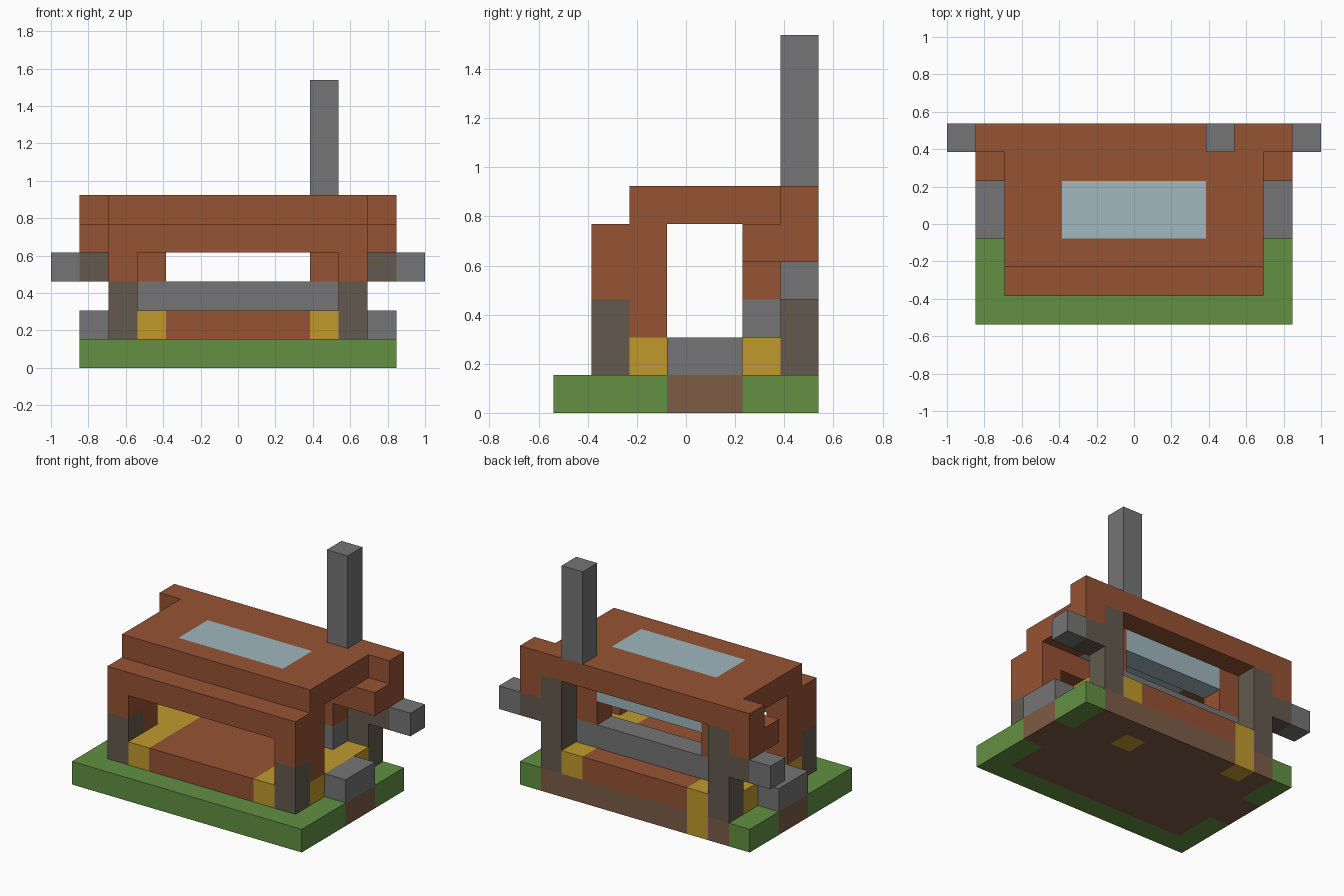
import bpy
import bmesh
from mathutils import Matrix, Vector

cube = bpy.data.objects.get("Cube")
if cube:
    bpy.data.objects.remove(cube, do_unlink=True)

UNIT = 2 / 13            # size of one building block
ORIGIN = Vector((-6.5, -3.5, 0))


def linear(c):
    c /= 255
    return c / 12.92 if c <= 0.04045 else ((c + 0.055) / 1.055) ** 2.4


def material(name, *rgb):
    m = bpy.data.materials.new(name)
    color = [linear(c) for c in rgb] + [1]
    m.use_nodes = True
    m.diffuse_color = color
    m.node_tree.nodes["Principled BSDF"].inputs["Base Color"].default_value = color
    return m


grass = material("grass_green", 98, 144, 66)
earth = material("earth_brown", 125, 92, 70)
clay = material("clay_red", 150, 83, 52)
stone = material("stone_grey", 117, 117, 117)
log = material("dark_log", 99, 90, 78)
straw = material("straw_yellow", 192, 154, 44)
glass = material("pale_glass", 159, 183, 191)


def part(name, mat, *blocks, mirror=False):
    """Build blocks given as inclusive (x, y, z) cell spans; optionally mirror in x."""
    blocks = [[(s, s) if isinstance(s, int) else s for s in b] for b in blocks]
    if mirror:
        blocks += [[(12 - x[1], 12 - x[0]), y, z] for x, y, z in blocks]
    bm = bmesh.new()
    for spans in blocks:
        size = Vector([b - a + 1 for a, b in spans])
        low = Vector([a for a, b in spans])
        center = (low + size / 2 + ORIGIN) * UNIT
        bmesh.ops.create_cube(bm, size=1, matrix=Matrix.Translation(center)
                              @ Matrix.Diagonal((*(size * UNIT), 1)))
    mesh = bpy.data.meshes.new(name)
    bm.to_mesh(mesh)
    bm.free()
    mesh.materials.append(mat)
    obj = bpy.data.objects.new(name, mesh)
    bpy.context.collection.objects.link(obj)
    return obj


# Ground layer
part("front_lawn", grass, ((1, 11), 0, 0))
part("side_lawns", grass, (1, (1, 2), 0), (1, (5, 6), 0), mirror=True)
part("foundation", earth, ((2, 10), (1, 4), 0), ((2, 7), 5, 0), ((9, 10), 5, 0),
     (2, 6, 0), ((4, 10), 6, 0))
part("doorstep_soil", earth, (1, (3, 4), 0), mirror=True)
part("buried_straw", straw, (8, 5, 0), (3, 6, 0))

# Floor
part("floor", clay, ((4, 8), (1, 6), 1))
part("floor_border", straw, (3, (1, 6), 1), (2, (2, 5), 1), mirror=True)
part("side_steps", stone, (1, (3, 4), 1), mirror=True)

# Posts and arms
part("front_posts", log, (2, 1, (1, 2)), mirror=True)
part("back_posts", log, (2, 6, (1, 4)), mirror=True)
part("arms", log, (1, 6, 3), mirror=True)
part("arm_ends", stone, (0, 6, 3), mirror=True)

# Walls
part("front_jambs", clay, (2, 1, 3), (2, 2, (2, 3)), mirror=True)
part("front_beam", clay, ((2, 10), (1, 2), 4))
part("back_sill", stone, ((3, 9), 5, 2))
part("back_jambs", clay, (3, 5, (3, 4)), mirror=True)
part("back_window", glass, ((4, 8), 5, 4))
part("back_brackets", clay, ((1, 2), 5, 4), (1, 6, 4), mirror=True)

# Roof
part("roof", clay, ((2, 10), 2, 5), ((2, 10), 5, 5), ((1, 11), 6, 5))
part("roof_sides", clay, ((2, 3), (3, 4), 5), mirror=True)
part("skylight", glass, ((4, 8), (3, 4), 5))
part("chimney", stone, (9, 6, (6, 9)))
